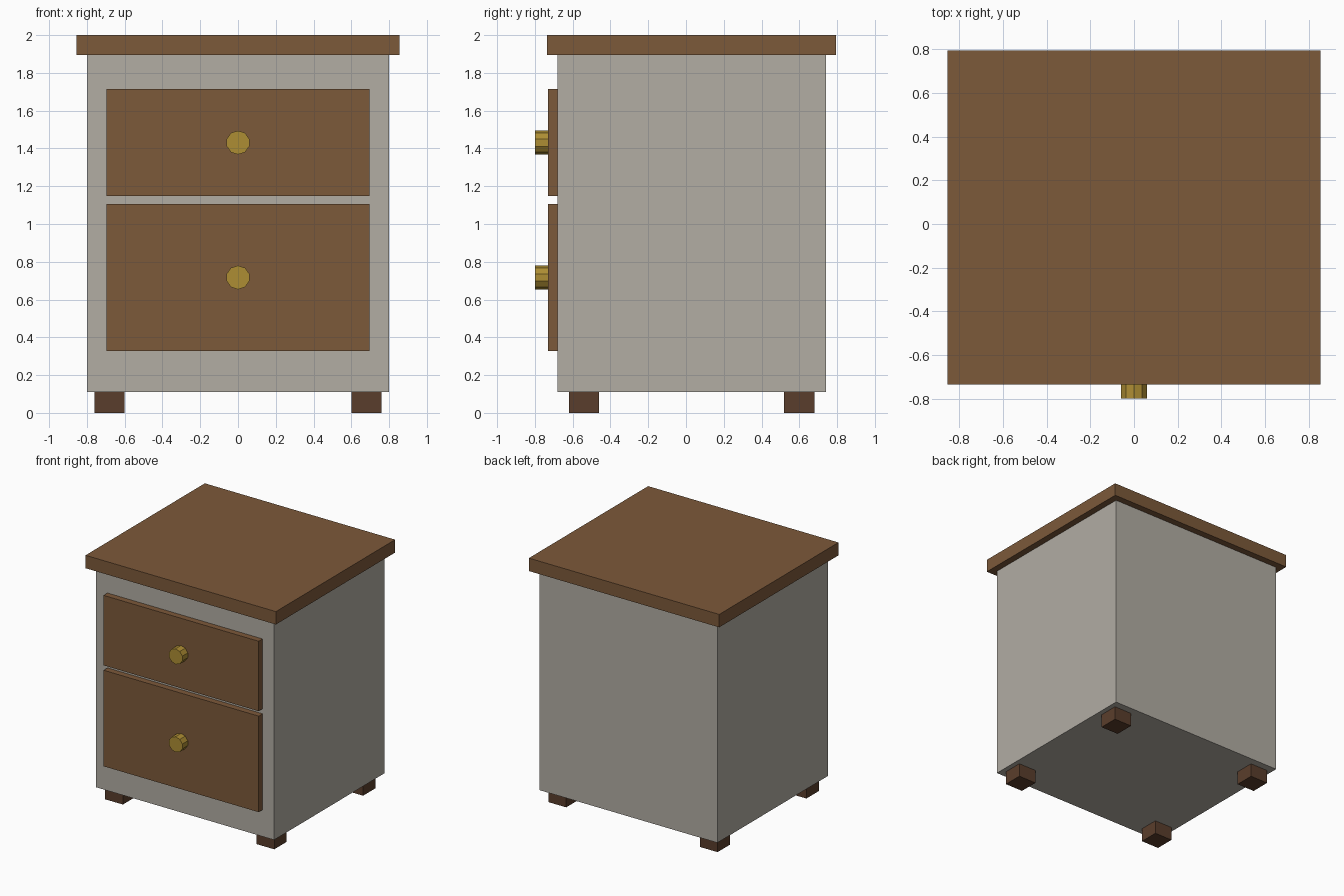
import bpy
import bmesh
from math import radians
from mathutils import Matrix, Vector

cube = bpy.data.objects.get("Cube")
if cube:
    bpy.data.objects.remove(cube, do_unlink=True)


def make_material(name, rgb):
    mat = bpy.data.materials.new(name)
    mat.use_nodes = True
    colour = (*rgb, 1.0)
    mat.diffuse_color = colour
    mat.node_tree.nodes["Principled BSDF"].inputs["Base Color"].default_value = colour
    return mat


wood = make_material("brown wood", (0.202, 0.100, 0.042))
paint = make_material("warm grey paint", (0.445, 0.418, 0.371))
brass = make_material("brass", (0.423, 0.270, 0.034))
dark_wood = make_material("dark wood", (0.102, 0.048, 0.025))


def add_object(name, bm, mat):
    mesh = bpy.data.meshes.new(name)
    bm.to_mesh(mesh)
    bm.free()
    mesh.materials.append(mat)
    obj = bpy.data.objects.new(name, mesh)
    bpy.context.collection.objects.link(obj)
    return obj


def add_box(name, low, high, mat):
    low, high = Vector(low), Vector(high)
    bm = bmesh.new()
    placed = Matrix.Translation((low + high) / 2) @ Matrix.Diagonal((*(high - low), 1))
    bmesh.ops.create_cube(bm, size=1, matrix=placed)
    return add_object(name, bm, mat)


def add_knob(name, z, front, back):
    # Ten-sided cylinder lying along y
    bm = bmesh.new()
    placed = Matrix.Translation((0, (front + back) / 2, z)) @ Matrix.Rotation(radians(90), 4, "X")
    bmesh.ops.create_cone(bm, cap_ends=True, segments=10, radius1=0.063,
                          radius2=0.063, depth=back - front, matrix=placed)
    return add_object(name, bm, brass)


# Cabinet body and overhanging top
add_box("cabinet_body", (-0.80, -0.68, 0.11), (0.80, 0.74, 1.895), paint)
add_box("table_top", (-0.855, -0.735, 1.895), (0.855, 0.795, 2.0), wood)

# Drawer fronts, each with a centred knob
for label, bottom, top in (("lower", 0.327, 1.107), ("upper", 1.147, 1.715)):
    add_box(f"{label}_drawer_front", (-0.697, -0.73, bottom), (0.697, -0.68, top), wood)
    add_knob(f"{label}_drawer_knob", (bottom + top) / 2, -0.80, -0.73)

# Four square feet
for side, x in (("left", 0.68), ("right", -0.68)):
    for end, y in (("front", -0.54), ("back", 0.60)):
        add_box(f"{end}_{side}_foot", (x - 0.08, y - 0.08, 0), (x + 0.08, y + 0.08, 0.11), dark_wood)
